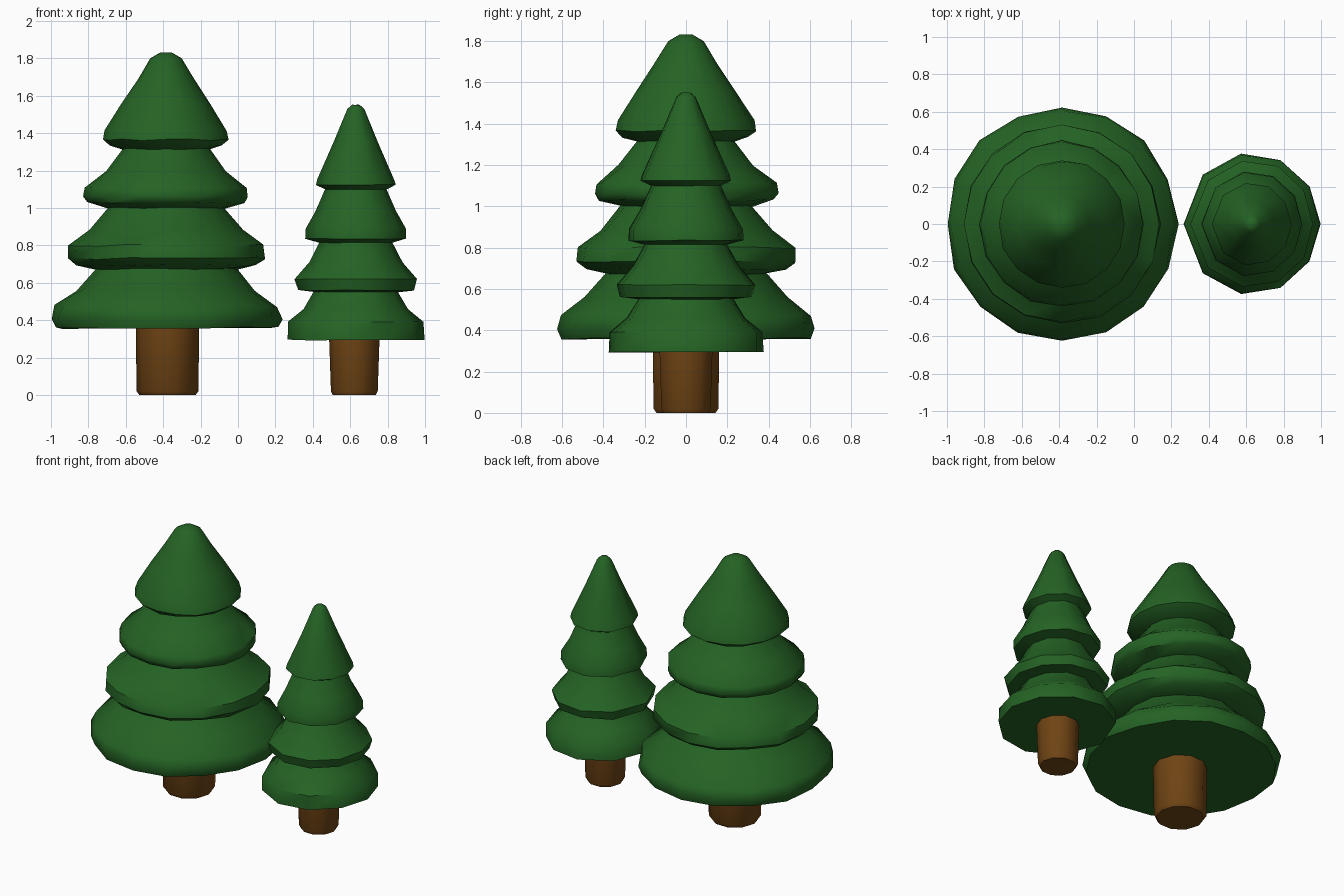
import bpy, bmesh, math, random
from mathutils import Vector

random.seed(4)
cube = bpy.data.objects.get("Cube")
if cube:
    bpy.data.objects.remove(cube)


def material(name, color):
    m = bpy.data.materials.new(name)
    m.diffuse_color = color
    m.use_nodes = True
    bsdf = next(n for n in m.node_tree.nodes if n.type == 'BSDF_PRINCIPLED')
    bsdf.inputs["Base Color"].default_value = color
    bsdf.inputs["Roughness"].default_value = 0.9
    return m


green = material("pine green", (0.018, 0.125, 0.018, 1))
brown = material("bark brown", (0.16, 0.058, 0.007, 1))


def lathe(name, profile, angles, centre, mat, y_scale=1.0, wobble=0.0):
    """Spin a (radius, height) profile through the angles and cap both ends."""
    bm = bmesh.new()
    rings = []
    for r, z in profile:
        ring = []
        for a in angles:
            k = 1 + random.uniform(-wobble, wobble)
            dz = random.uniform(-wobble, wobble) * r
            ring.append(bm.verts.new(Vector((r * k * math.cos(a),
                                             r * k * math.sin(a) * y_scale,
                                             z + dz))))
        rings.append(ring)
    n = len(angles)
    for low, high in zip(rings, rings[1:]):
        for i in range(n):
            j = (i + 1) % n
            bm.faces.new((low[i], low[j], high[j], high[i]))
    bm.faces.new(rings[0][::-1])
    bm.faces.new(rings[-1])
    mesh = bpy.data.meshes.new(name)
    bm.to_mesh(mesh)
    bm.free()
    mesh.materials.append(mat)
    obj = bpy.data.objects.new(name, mesh)
    obj.location.x = centre
    bpy.context.collection.objects.link(obj)
    bpy.ops.object.select_all(action='DESELECT')
    obj.select_set(True)
    bpy.context.view_layer.objects.active = obj
    bpy.ops.object.shade_smooth_by_angle(angle=math.radians(48))
    return obj


def even(n, start=0.0):
    return [start + math.tau * i / n for i in range(n)]


# Foliage profiles: stacked skirts with a narrow neck under each one
large_profile = [
    (0.13, 0.36), (0.595, 0.36), (0.618, 0.41), (0.60, 0.475), (0.48, 0.56), (0.38, 0.675),
    (0.48, 0.695), (0.525, 0.73), (0.52, 0.80), (0.41, 0.88), (0.315, 1.00),
    (0.42, 1.03), (0.438, 1.06), (0.43, 1.11), (0.32, 1.20), (0.235, 1.315),
    (0.30, 1.335), (0.338, 1.365), (0.325, 1.415), (0.235, 1.56),
    (0.15, 1.69), (0.085, 1.80), (0.03, 1.832)]
small_profile = [
    (0.10, 0.295), (0.365, 0.295), (0.36, 0.39), (0.28, 0.46), (0.225, 0.55),
    (0.31, 0.56), (0.327, 0.62), (0.25, 0.71), (0.195, 0.815),
    (0.27, 0.835), (0.268, 0.89), (0.215, 0.985), (0.165, 1.10),
    (0.213, 1.125), (0.205, 1.155), (0.115, 1.36), (0.045, 1.53), (0.02, 1.552)]

half_turn = [32, 65, 99, 136]
small_angles = [math.radians(a) for a in
                [0] + half_turn + [180] + [360 - a for a in reversed(half_turn)]]

lathe("large_tree_foliage", large_profile, even(16), -0.385, green, 1.015, 0.012)
lathe("small_tree_foliage", small_profile, small_angles, 0.63, green, 1.04, 0.008)

# Trunks with a softened foot
lathe("large_tree_trunk", [(0.15, 0), (0.165, 0.02), (0.17, 0.38)],
      even(10), -0.377, brown)
lathe("small_tree_trunk", [(0.115, 0), (0.125, 0.02), (0.135, 0.31)],
      even(10), 0.622, brown)
